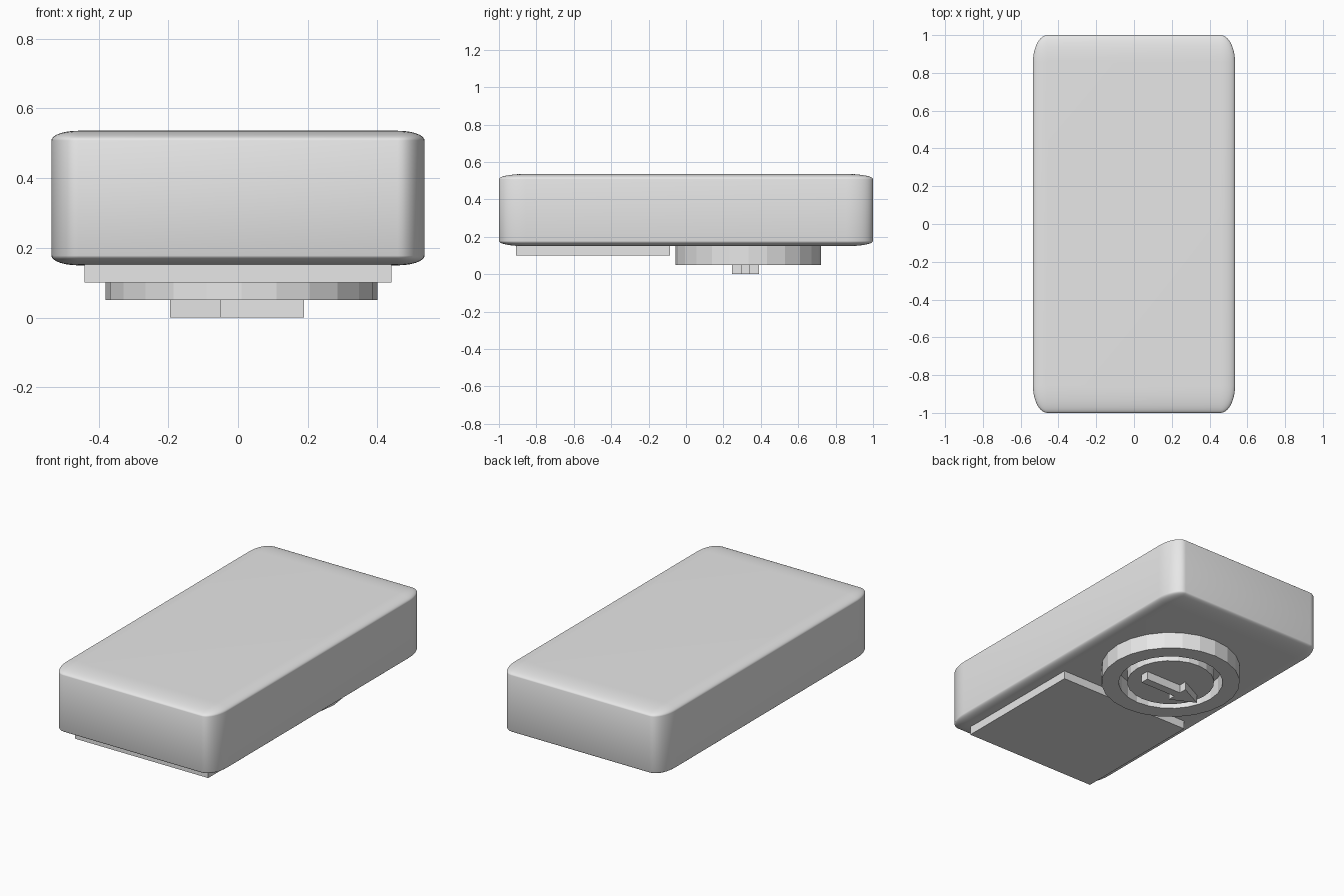
import bpy, bmesh, math
from mathutils import Vector

cube = bpy.data.objects.get("Cube")
if cube:
    bpy.data.objects.remove(cube, do_unlink=True)

grey = bpy.data.materials.new("plain_grey")
grey.use_nodes = True
grey.diffuse_color = (0.8, 0.8, 0.8, 1)
grey.node_tree.nodes["Principled BSDF"].inputs["Base Color"].default_value = (0.8, 0.8, 0.8, 1)


def add_object(name, bm):
    bmesh.ops.recalc_face_normals(bm, faces=bm.faces)
    mesh = bpy.data.meshes.new(name)
    bm.to_mesh(mesh)
    bm.free()
    mesh.materials.append(grey)
    obj = bpy.data.objects.new(name, mesh)
    bpy.context.collection.objects.link(obj)
    return obj


def prism(name, outline, z0, z1):
    """Flat outline extruded from z0 up to z1."""
    bm = bmesh.new()
    face = bm.faces.new([bm.verts.new((x, y, z0)) for x, y in outline])
    grown = bmesh.ops.extrude_face_region(bm, geom=[face])["geom"]
    verts = [v for v in grown if isinstance(v, bmesh.types.BMVert)]
    bmesh.ops.translate(bm, verts=verts, vec=(0, 0, z1 - z0))
    return add_object(name, bm)


def circle(centre, radius, sides=24):
    angles = [math.tau * i / sides for i in range(sides)]
    return [(centre[0] + radius * math.cos(a), centre[1] + radius * math.sin(a)) for a in angles]


def ring(name, centre, inner, outer, z0, z1):
    """Faceted ring with a square cross-section."""
    bm = bmesh.new()
    profile = [(inner, z0), (outer, z0), (outer, z1), (inner, z1)]
    loops = [[bm.verts.new((x, y, z)) for x, y in circle(centre, r)] for r, z in profile]
    count = len(loops[0])
    for k, loop in enumerate(loops):
        after = loops[(k + 1) % len(loops)]
        for i in range(count):
            j = (i + 1) % count
            bm.faces.new((loop[i], loop[j], after[j], after[i]))
    return add_object(name, bm)


# Rounded body: a unit block is bevelled first, then stretched
bm = bmesh.new()
bmesh.ops.create_cube(bm, size=1)
bmesh.ops.bevel(bm, geom=bm.edges[:], offset=0.072, segments=10, profile=0.5, affect='EDGES')
bmesh.ops.scale(bm, verts=bm.verts, vec=Vector((1.07, 2.0, 0.386)))
bmesh.ops.translate(bm, verts=bm.verts, vec=(0, 0, 0.343))
body = add_object("body", bm)
bpy.ops.object.select_all(action='DESELECT')
body.select_set(True)
bpy.context.view_layer.objects.active = body
bpy.ops.object.shade_smooth_by_angle(angle=math.radians(45))

# Cover plate under the front half
prism("bottom_cover", [(-0.44, -0.91), (0.44, -0.91), (0.44, -0.085), (-0.44, -0.085)], 0.10, 0.155)

# Round dial under the back half, with a groove between ring and disc
dial = (0.01, 0.333)
ring("dial_ring", dial, 0.293, 0.39, 0.05, 0.155)
prism("dial_disc", circle(dial, 0.245), 0.05, 0.155)

# Raised arrow on the dial
mid, shaft, head = 0.318, 0.025, 0.073
upper = [(0.19, shaft), (-0.05, shaft), (-0.05, head), (-0.195, 0)]
lower = [(x, -y) for x, y in reversed(upper[:-1])]
prism("dial_arrow", [(x, mid + y) for x, y in upper + lower], 0, 0.052)
